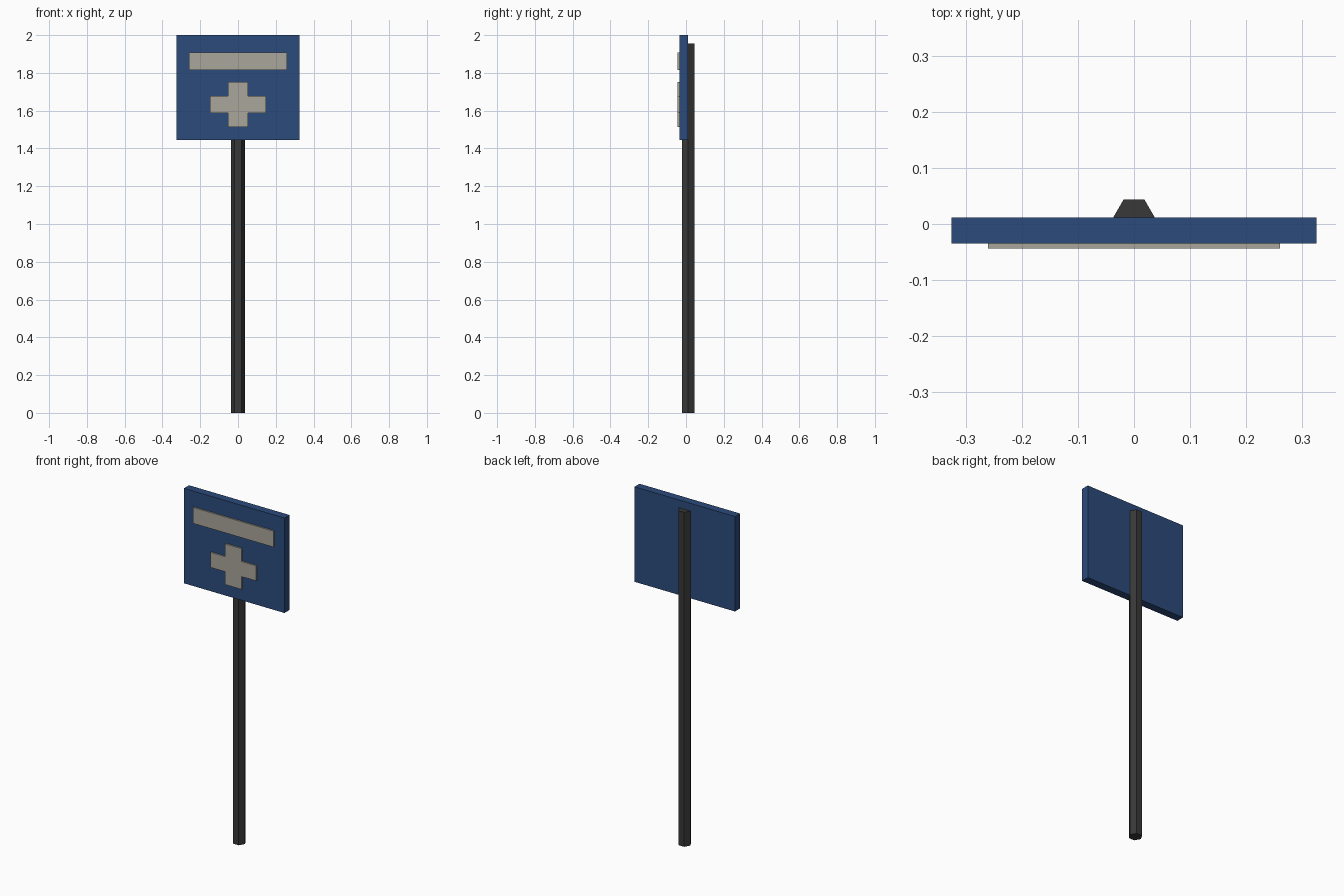
import bpy, bmesh, math

if "Cube" in bpy.data.objects:
    bpy.data.objects.remove(bpy.data.objects["Cube"])


def material(name, rgb):
    m = bpy.data.materials.new(name)
    m.diffuse_color = (*rgb, 1.0)
    m.use_nodes = True
    m.node_tree.nodes["Principled BSDF"].inputs["Base Color"].default_value = m.diffuse_color
    return m


def prism(name, points, depth, to_world, mat):
    """Extrude a flat outline; to_world maps (u, v, w) to x, y, z."""
    bm = bmesh.new()
    face = bm.faces.new([bm.verts.new(to_world(u, v, 0.0)) for u, v in points])
    ext = bmesh.ops.extrude_face_region(bm, geom=[face])
    for v in ext["geom"]:
        if isinstance(v, bmesh.types.BMVert):
            u0 = to_world(0, 0, 0)
            u1 = to_world(0, 0, depth)
            v.co.x += u1[0] - u0[0]
            v.co.y += u1[1] - u0[1]
            v.co.z += u1[2] - u0[2]
    bmesh.ops.recalc_face_normals(bm, faces=bm.faces[:])
    mesh = bpy.data.meshes.new(name)
    bm.to_mesh(mesh)
    bm.free()
    mesh.materials.append(mat)
    obj = bpy.data.objects.new(name, mesh)
    bpy.context.collection.objects.link(obj)
    return obj


def rect(w, h):
    return [(-w, -h), (w, -h), (w, h), (-w, h)]


def facing_front(z, y):
    return lambda u, v, w: (u, y + w, z + v)


blue = material("sign_blue", (0.025, 0.07, 0.2))
pale = material("pale_grey", (0.4, 0.38, 0.33))
dark = material("dark_metal", (0.04, 0.04, 0.04))

# Hexagonal post
hexagon = [(0.037 * math.cos(i * math.pi / 3), 0.037 * math.sin(i * math.pi / 3))
           for i in range(6)]
prism("post", hexagon, 1.955, lambda u, v, w: (u, 0.0117 + v, w), dark)

# Sign board
prism("sign_board", rect(0.325, 0.2775), 0.0465, facing_front(1.7225, -0.0348), blue)

# Raised bar
prism("header_bar", rect(0.26, 0.0465), 0.011, facing_front(1.8625, -0.0437), pale)

# Raised cross
ax, az, bx, bz = 0.147, 0.044, 0.054, 0.119
cross = [(-ax, -az), (-bx, -az), (-bx, -bz), (bx, -bz), (bx, -az), (ax, -az),
         (ax, az), (bx, az), (bx, bz), (-bx, bz), (-bx, az), (-ax, az)]
prism("cross_symbol", cross, 0.011, facing_front(1.6325, -0.0437), pale)
